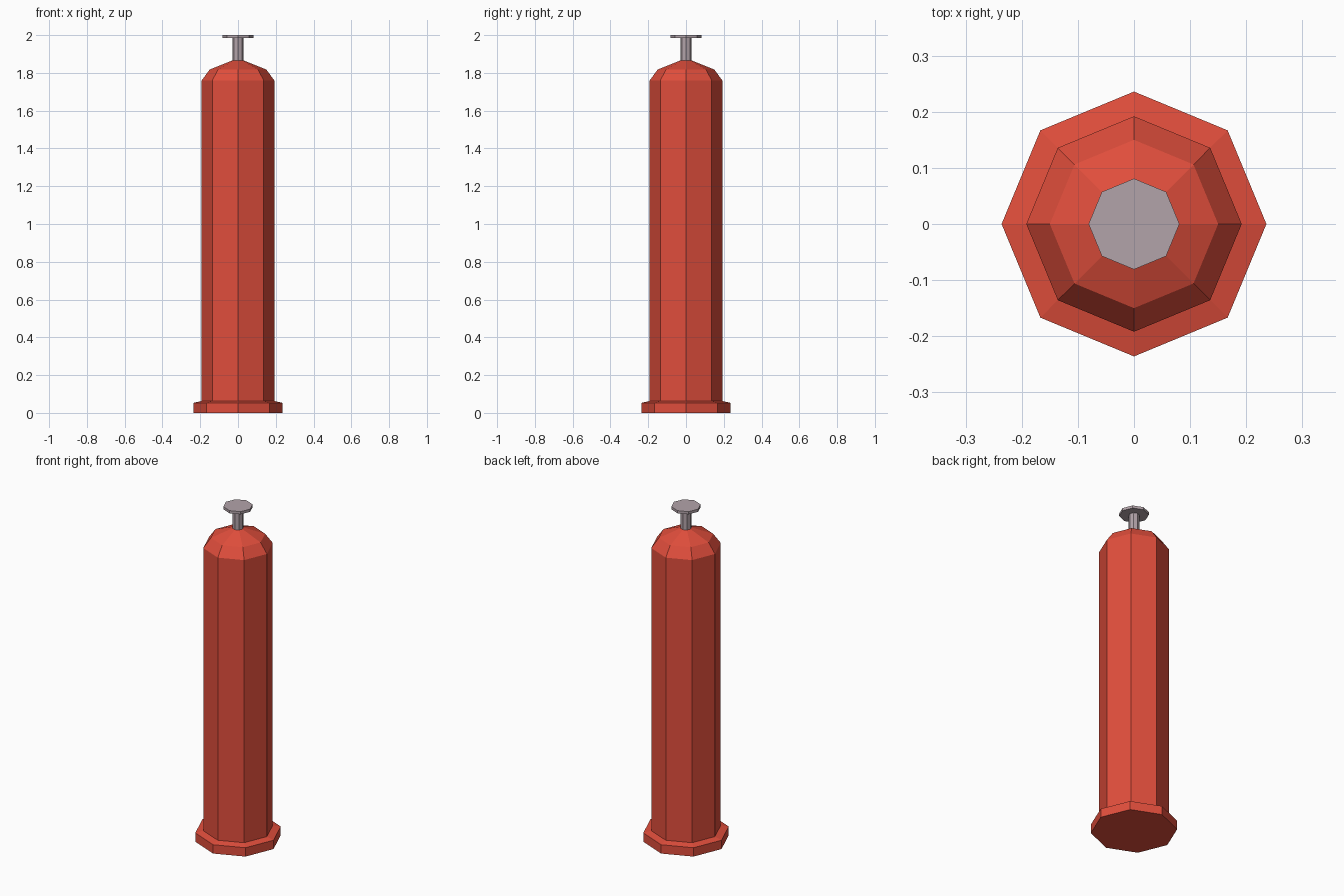
import bpy, bmesh, math

if "Cube" in bpy.data.objects:
    bpy.data.objects.remove(bpy.data.objects["Cube"])

SIDES = 8


def material(name, rgb):
    m = bpy.data.materials.new(name)
    m.diffuse_color = (*rgb, 1.0)
    m.use_nodes = True
    m.node_tree.nodes["Principled BSDF"].inputs["Base Color"].default_value = m.diffuse_color
    return m


def lathe(name, profile, mat):
    """Closed eight-sided solid from (radius, height) rings, bottom to top."""
    bm = bmesh.new()
    rings = []
    for r, z in profile:
        rings.append([bm.verts.new((r * math.cos(2 * math.pi * i / SIDES),
                                    r * math.sin(2 * math.pi * i / SIDES), z))
                      for i in range(SIDES)])
    for low, high in zip(rings, rings[1:]):
        for i in range(SIDES):
            j = (i + 1) % SIDES
            bm.faces.new((low[i], low[j], high[j], high[i]))
    bm.faces.new(rings[0][::-1])
    bm.faces.new(rings[-1])
    mesh = bpy.data.meshes.new(name)
    bm.to_mesh(mesh)
    bm.free()
    mesh.materials.append(mat)
    obj = bpy.data.objects.new(name, mesh)
    bpy.context.collection.objects.link(obj)
    return obj


red = material("red paint", (0.75, 0.076, 0.045))
grey = material("warm grey metal", (0.45, 0.37, 0.40))

# Cylinder: flared foot, straight body and faceted shoulder
lathe("cylinder_body", [(0.236, 0), (0.236, 0.053), (0.192, 0.063),
                        (0.192, 1.76), (0.15, 1.818), (0.03, 1.866)], red)

# Valve: thin stem with a flat disc on top
lathe("valve_stem_and_disc", [(0.03, 1.86), (0.03, 1.984),
                              (0.081, 1.984), (0.081, 2.0)], grey)
